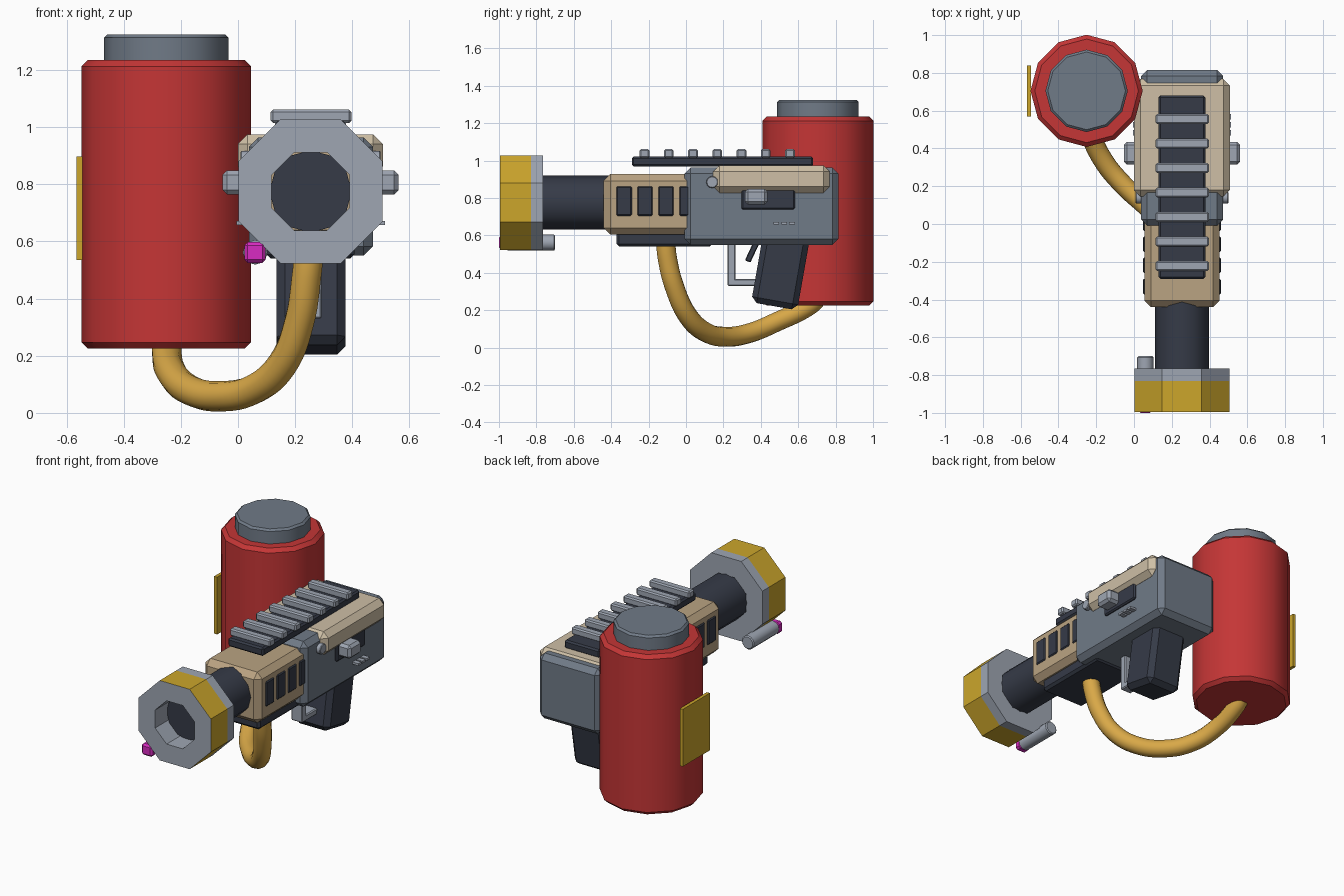
import bpy, bmesh, math
from mathutils import Matrix, Vector

if "Cube" in bpy.data.objects:
    bpy.data.objects.remove(bpy.data.objects["Cube"])

CX = 0.254   # centre plane of the launcher
AZ = 0.775   # barrel axis height


def mat(name, r, g, b):
    m = bpy.data.materials.new(name)
    lin = [c / 12.92 if c <= 0.04045 else ((c + 0.055) / 1.055) ** 2.4 for c in (r, g, b)]
    m.diffuse_color = (*lin, 1)
    m.use_nodes = True
    m.node_tree.nodes["Principled BSDF"].inputs["Base Color"].default_value = m.diffuse_color
    return m


RED = mat("tank red", 0.77, 0.21, 0.21)
YELLOW = mat("mustard yellow", 0.80, 0.65, 0.17)
HOSE = mat("hose amber", 0.85, 0.66, 0.28)
TAN = mat("tan", 0.73, 0.64, 0.51)
BEIGE = mat("beige", 0.81, 0.75, 0.65)
METAL = mat("gunmetal", 0.44, 0.48, 0.53)
LIGHT = mat("light grey", 0.62, 0.65, 0.70)
DARK = mat("charcoal", 0.21, 0.23, 0.28)
PINK = mat("magenta", 0.85, 0.17, 0.76)


def finish(name, bm, *mats, smooth=False):
    bmesh.ops.recalc_face_normals(bm, faces=bm.faces)
    me = bpy.data.meshes.new(name)
    bm.to_mesh(me)
    bm.free()
    for m in mats:
        me.materials.append(m)
    ob = bpy.data.objects.new(name, me)
    bpy.context.collection.objects.link(ob)
    if smooth:
        bpy.ops.object.select_all(action='DESELECT')
        ob.select_set(True)
        bpy.context.view_layer.objects.active = ob
        bpy.ops.object.shade_smooth_by_angle(angle=math.radians(32))
    return ob


def box(name, x, y, z, m, bevel=0.0, tilt=0.0):
    """Chamfered box from (min, max) ranges, tilted about x."""
    lo, hi = Vector((x[0], y[0], z[0])), Vector((x[1], y[1], z[1]))
    bm = bmesh.new()
    bmesh.ops.create_cube(bm, size=1)
    bmesh.ops.scale(bm, vec=hi - lo, verts=bm.verts)
    if bevel:
        bmesh.ops.bevel(bm, geom=bm.edges[:], offset=bevel, segments=1, affect='EDGES')
    bm.transform(Matrix.Translation((lo + hi) / 2) @ Matrix.Rotation(tilt, 4, 'X'))
    return finish(name, bm, m)


def cylinder(name, centre, r, length, axis, sides, m, bevel=0.0, spin=0.0, smooth=False):
    bm = bmesh.new()
    bmesh.ops.create_cone(bm, cap_ends=True, segments=sides, radius1=r, radius2=r, depth=length)
    if bevel:
        rims = [e for e in bm.edges if abs(e.verts[0].co.z - e.verts[1].co.z) < 1e-5]
        bmesh.ops.bevel(bm, geom=rims, offset=bevel, segments=1, affect='EDGES')
    rot = {'X': Matrix.Rotation(math.pi / 2, 4, 'Y'),
           'Y': Matrix.Rotation(math.pi / 2, 4, 'X'), 'Z': Matrix.Identity(4)}[axis]
    bm.transform(Matrix.Translation(centre) @ rot @ Matrix.Rotation(spin, 4, 'Z'))
    return finish(name, bm, m, smooth=smooth)


def both_sides(name, d0, d1, y, z, m, bevel=0.0):
    """A pair of boxes at distances d0..d1 either side of the centre plane."""
    box(name + "_right", (CX + d0, CX + d1), y, z, m, bevel)
    box(name + "_left", (CX - d1, CX - d0), y, z, m, bevel)


# Fuel tank, cap and label plate
cylinder("fuel_tank", (-0.251, 0.705, 0.73), 0.297, 1.01, 'Z', 12, RED, 0.022, smooth=True)
cylinder("tank_cap", (-0.251, 0.705, 1.27), 0.218, 0.11, 'Z', 12, METAL, 0.012, smooth=True)
box("tank_label_plate", (-0.566, -0.545), (0.57, 0.84), (0.535, 0.897), YELLOW)

# Octagonal nozzle: a ring with yellow flats in front and a grey rear band
bm = bmesh.new()
flat = 1 / math.cos(math.pi / 8)
profile = [(0.137, -0.995), (0.2525, -0.995), (0.2525, -0.83), (0.2525, -0.765), (0.137, -0.765)]
rings = []
for r, y in profile:
    rings.append([bm.verts.new((CX + r * flat * math.cos((k + 0.5) * math.pi / 4), y,
                                AZ + r * flat * math.sin((k + 0.5) * math.pi / 4)))
                  for k in range(8)])
for i in range(len(rings)):
    a, b = rings[i], rings[(i + 1) % len(rings)]
    for k in range(8):
        f = bm.faces.new((a[k], a[(k + 1) % 8], b[(k + 1) % 8], b[k]))
        f.material_index = 1 if i == 1 else 0
finish("nozzle", bm, LIGHT, YELLOW)

# Barrel and pilot igniter
cylinder("barrel", (CX, -0.63, AZ), 0.144, 0.48, 'Y', 12, DARK, smooth=True)
cylinder("igniter_tube", (0.06, -0.83, 0.562), 0.043, 0.26, 'Y', 12, LIGHT, 0.006, smooth=True)
box("igniter_tip", (0.022, 0.097), (-1.0, -0.95), (0.525, 0.598), PINK, 0.012)

# Handguard with vents and lower block
box("handguard", (0.055, 0.453), (-0.44, 0.04), (0.605, 0.927), TAN, 0.035)
for i in range(4):
    y = -0.372 + i * 0.112
    both_sides(f"vent_{i + 1}", 0.18, 0.206, (y, y + 0.082), (0.705, 0.862), DARK, 0.006)
box("handguard_underside", (0.10, 0.408), (-0.372, 0.14), (0.54, 0.62), DARK, 0.015)

# Receiver, top cover and pivot pin
box("receiver", (0.038, 0.472), (-0.008, 0.815), (0.55, 0.963), METAL, 0.032)
box("top_cover", (0.0, 0.507), (0.145, 0.768), (0.828, 0.975), BEIGE, 0.034)
cylinder("pivot_pin", (CX, 0.14, 0.885), 0.032, 0.49, 'X', 12, LIGHT, 0.004, smooth=True)

# Side ports, charging handles and small marker tabs
both_sides("side_port", 0.20, 0.232, (0.297, 0.582), (0.738, 0.848), DARK, 0.008)
both_sides("charging_handle", 0.20, 0.308, (0.315, 0.435), (0.764, 0.849), LIGHT, 0.016)
for i in range(3):
    y = 0.468 + i * 0.042
    both_sides(f"marker_tab_{i + 1}", 0.20, 0.26, (y, y + 0.03), (0.658, 0.672), LIGHT)

# Top rail
box("rail_base", (0.13, 0.378), (-0.29, 0.68), (0.968, 1.022), DARK, 0.01)
for i in range(7):
    y = -0.222 + i * 0.1296
    box(f"rail_tooth_{i + 1}", (0.114, 0.397), (y - 0.026, y + 0.026), (1.015, 1.061), LIGHT, 0.008)

# Grip, trigger and guard
box("grip", (0.135, 0.377), (0.385, 0.635), (0.218, 0.662), DARK, 0.03, tilt=-math.radians(10))
box("trigger", (0.23, 0.28), (0.34, 0.372), (0.455, 0.58), DARK, 0.005, tilt=-math.radians(25))
box("trigger_guard_front", (0.215, 0.293), (0.222, 0.265), (0.33, 0.57), LIGHT, 0.006)
box("trigger_guard_bottom", (0.215, 0.293), (0.222, 0.42), (0.33, 0.368), LIGHT, 0.006)

# Fuel hose
path = [(0.25, -0.11, 0.58), (0.24, -0.10, 0.48), (0.215, -0.06, 0.32), (0.155, 0.01, 0.17),
        (0.06, 0.10, 0.085), (-0.06, 0.21, 0.058), (-0.165, 0.34, 0.078),
        (-0.232, 0.49, 0.14), (-0.25, 0.66, 0.225), (-0.25, 0.70, 0.26)]
cu = bpy.data.curves.new("fuel_hose", 'CURVE')
cu.dimensions = '3D'
cu.bevel_depth = 0.053
cu.bevel_resolution = 4
cu.resolution_u = 6
cu.use_fill_caps = True
sp = cu.splines.new('BEZIER')
sp.bezier_points.add(len(path) - 1)
for p, co in zip(sp.bezier_points, path):
    p.co = co
    p.handle_left_type = p.handle_right_type = 'AUTO'
cu.materials.append(HOSE)
bpy.context.collection.objects.link(bpy.data.objects.new("fuel_hose", cu))
